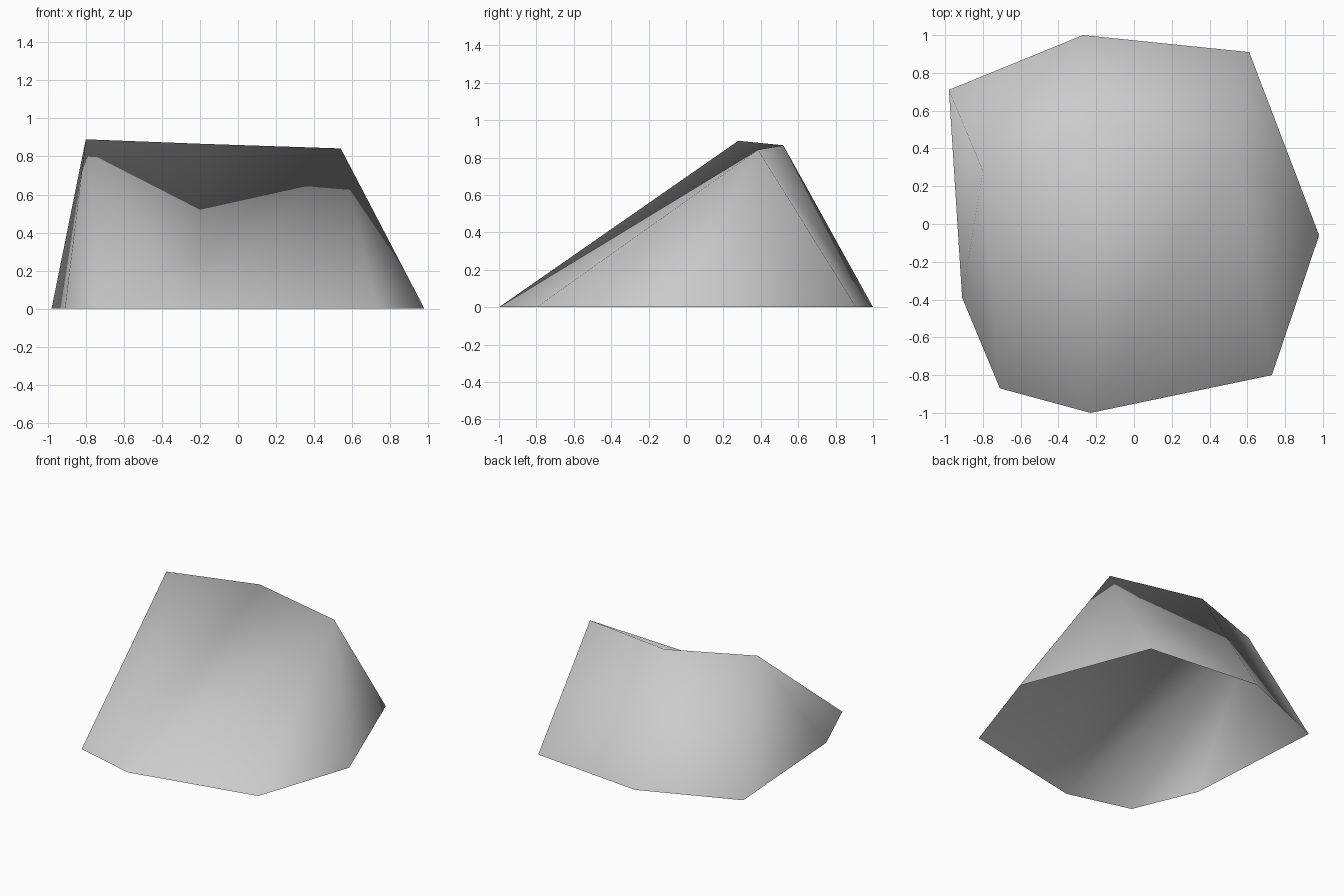
import bpy
import bmesh

cube = bpy.data.objects.get("Cube")
if cube:
    bpy.data.objects.remove(cube, do_unlink=True)

# Stone material
stone = bpy.data.materials.new("stone_grey")
stone.use_nodes = True
colour = (0.6, 0.6, 0.6, 1.0)
stone.diffuse_color = colour
stone.node_tree.nodes["Principled BSDF"].inputs["Base Color"].default_value = colour

# Ground outline, counter-clockwise from the back left corner
outline = [(-0.98, 0.71), (-0.91, -0.39), (-0.71, -0.87), (-0.23, -1.0),
           (0.73, -0.80), (0.98, -0.06), (0.61, 0.91), (-0.27, 1.0)]
# Crest of the boulder
crest = [(-0.80, 0.28, 0.89), (-0.18, 0.52, 0.866), (0.54, 0.385, 0.842)]

bm = bmesh.new()
rim = [bm.verts.new((x, y, 0)) for x, y in outline]
peak_a, saddle, peak_b = [bm.verts.new(p) for p in crest]


def fan(tip, chain):
    """Join a tip to each successive pair of points, facing upward."""
    for a, b in zip(chain, chain[1:]):
        face = bm.faces.new((tip, a, b))
        face.normal_update()
        if face.normal.z < 0:
            face.normal_flip()
        face.smooth = True


# Flanks below the two peaks, then the saddle between them
fan(peak_a, rim[:4])
fan(peak_b, rim[3:])
fan(saddle, [peak_b, rim[7], rim[0], peak_a, rim[3], peak_b])

# The underside is left open
mesh = bpy.data.meshes.new("boulder")
bm.to_mesh(mesh)
bm.free()
mesh.materials.append(stone)
boulder = bpy.data.objects.new("boulder", mesh)
bpy.context.collection.objects.link(boulder)
